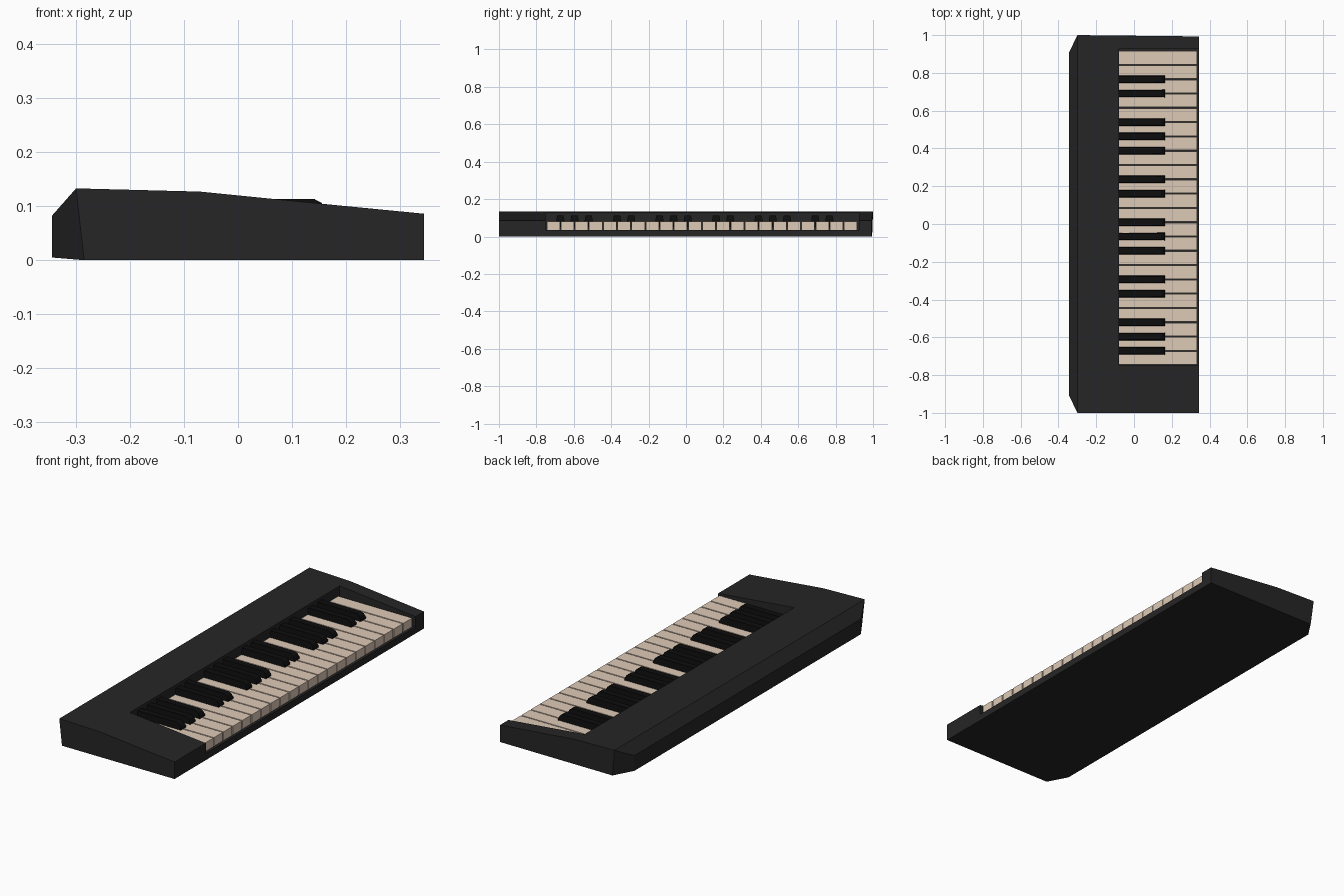
import bpy, bmesh

if "Cube" in bpy.data.objects:
    bpy.data.objects.remove(bpy.data.objects["Cube"])


def material(name, rgb):
    m = bpy.data.materials.new(name)
    m.diffuse_color = (*rgb, 1)
    m.use_nodes = True
    m.node_tree.nodes["Principled BSDF"].inputs["Base Color"].default_value = m.diffuse_color
    return m


CASE = material("charcoal_plastic", (0.02, 0.019, 0.02))
IVORY = material("ivory", (0.73, 0.59, 0.47))
EBONY = material("ebony", (0.004, 0.004, 0.004))


def finish(name, bm, mat):
    bmesh.ops.recalc_face_normals(bm, faces=bm.faces)
    mesh = bpy.data.meshes.new(name)
    bm.to_mesh(mesh)
    bm.free()
    ob = bpy.data.objects.new(name, mesh)
    bpy.context.collection.objects.link(ob)
    if mat:
        mesh.materials.append(mat)
    return ob


def loft(bm, profile, caps):
    """Profile of (x, z, y_low, y_high), bridged across y and closed by cap faces."""
    lo = [bm.verts.new((x, a, z)) for x, z, a, b in profile]
    hi = [bm.verts.new((x, b, z)) for x, z, a, b in profile]
    n = len(profile)
    for i in range(n):
        j = (i + 1) % n
        bm.faces.new((lo[i], lo[j], hi[j], hi[i]))
    for side in (lo, hi):
        for cap in caps:
            bm.faces.new([side[i] for i in cap])


def box(bm, x0, x1, y0, y1, z0, z1):
    loft(bm, [(x0, z0, y0, y1), (x1, z0, y0, y1), (x1, z1, y0, y1), (x0, z1, y0, y1)],
         [(0, 1, 2, 3)])


# Case with sloping top and chamfered rear corners
bm = bmesh.new()
loft(bm, [(-0.285, 0.0, -1, 0.995), (0.345, 0.0, -1, 0.993), (0.345, 0.086, -1, 0.993),
          (0.15, 0.105, -1, 0.995), (-0.07, 0.127, -1, 0.997), (-0.30, 0.133, -1, 1.0),
          (-0.345, 0.082, -0.905, 0.905), (-0.345, 0.005, -0.905, 0.905)],
     [(0, 1, 2, 3, 4, 5), (5, 6, 7, 0)])
case = finish("case", bm, CASE)

# Keyboard well, open at the front
TOP, PITCH, COUNT = 0.918, 0.0757, 22
BOTTOM = TOP - PITCH * COUNT
bm = bmesh.new()
box(bm, -0.08, 0.5, BOTTOM - 0.003, TOP + 0.008, 0.034, 0.3)
cutter = finish("well_cutter", bm, None)
cutter.hide_render = True
cutter.display_type = 'WIRE'
cut = case.modifiers.new("well", 'BOOLEAN')
cut.operation = 'DIFFERENCE'
cut.solver = 'EXACT'
cut.object = cutter
bpy.context.view_layer.objects.active = case
bpy.ops.object.modifier_apply(modifier="well")
bpy.data.objects.remove(cutter)

# White keys
bm = bmesh.new()
for k in range(COUNT):
    y = TOP - PITCH * k
    box(bm, -0.079, 0.334, y - PITCH + 0.003, y - 0.003, 0.036, 0.08)
finish("white_keys", bm, IVORY)

# Black keys in groups of two and three, tapered with a sloped nose
bm = bmesh.new()
for k in (2, 3, 5, 6, 7, 9, 10, 12, 13, 14, 16, 17, 19, 20, 21):
    y = TOP - PITCH * k
    outline = [(-0.079, 0.05, 0.022), (0.165, 0.05, 0.022), (0.164, 0.09, 0.021),
               (0.155, 0.106, 0.018), (0.142, 0.113, 0.016), (-0.079, 0.113, 0.017)]
    loft(bm, [(x, z, y - w, y + w) for x, z, w in outline], [(0, 1, 2, 3, 4, 5)])
finish("black_keys", bm, EBONY)
